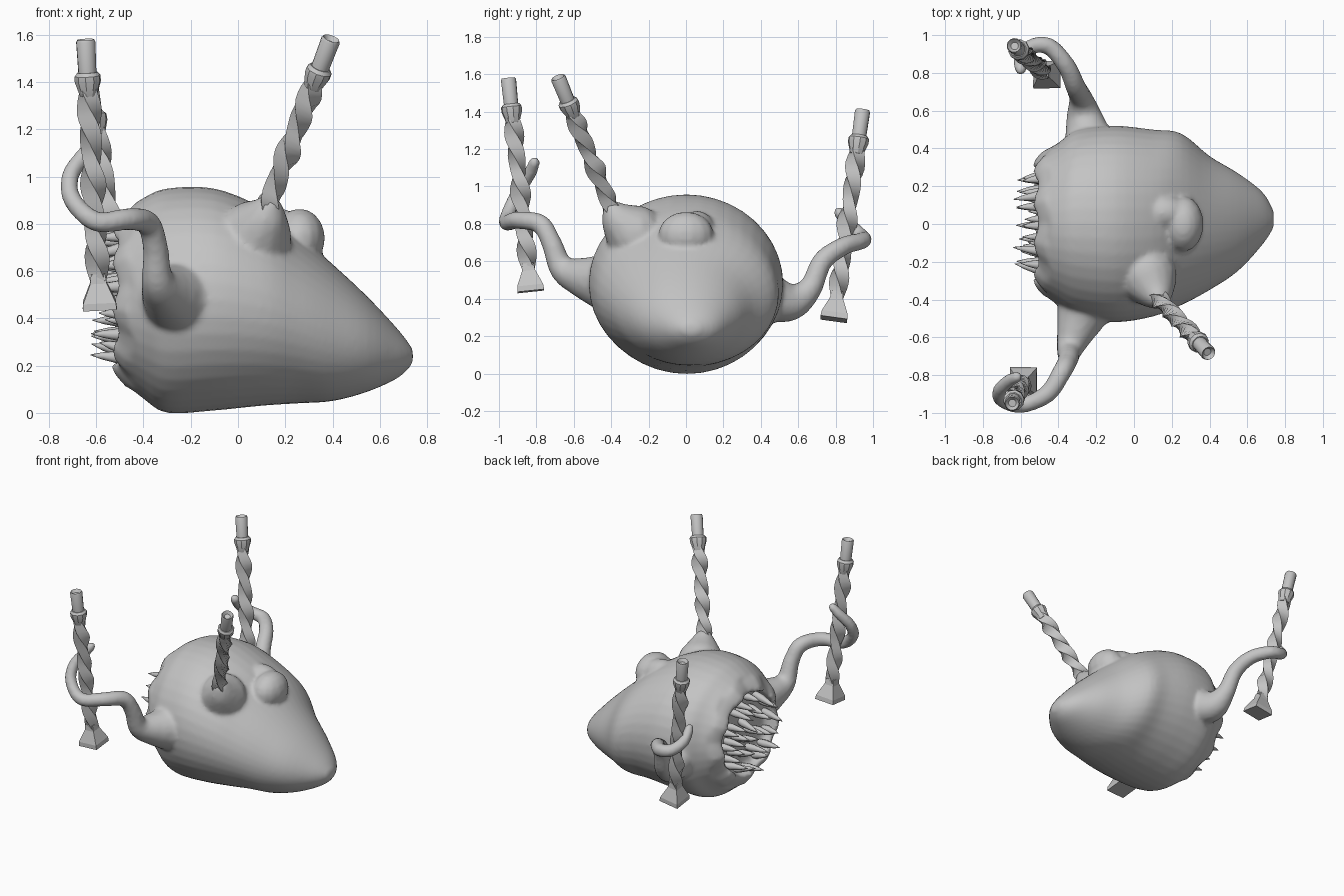
import bpy, bmesh, math, random
from mathutils import Vector, Matrix

if "Cube" in bpy.data.objects:
    bpy.data.objects.remove(bpy.data.objects["Cube"], do_unlink=True)
random.seed(4)

grey = bpy.data.materials.new("plain grey")
grey.use_nodes = True
COLOUR = (0.55, 0.55, 0.55, 1)
grey.diffuse_color = COLOUR
grey.node_tree.nodes["Principled BSDF"].inputs["Base Color"].default_value = COLOUR


def make_object(name, bm, angle=None):
    """Turn a bmesh into an object with the shared material."""
    bmesh.ops.recalc_face_normals(bm, faces=bm.faces)
    mesh = bpy.data.meshes.new(name)
    bm.to_mesh(mesh)
    bm.free()
    mesh.materials.append(grey)
    obj = bpy.data.objects.new(name, mesh)
    bpy.context.collection.objects.link(obj)
    if angle:
        bpy.ops.object.select_all(action="DESELECT")
        obj.select_set(True)
        bpy.context.view_layer.objects.active = obj
        bpy.ops.object.shade_smooth_by_angle(angle=math.radians(angle))
    return obj


def flow(points, steps):
    """Resample points of any dimension along a smooth curve."""
    pts = [Vector(p) for p in points]
    pts = [pts[0]] + pts + [pts[-1]]
    out = []
    for a, b, c, d in zip(pts, pts[1:], pts[2:], pts[3:]):
        for i in range(steps):
            t = i / steps
            out.append(b + (c - a) * (t / 2)
                       + (a * 2 - b * 5 + c * 4 - d) * (t * t / 2)
                       + (b * 3 - a - c * 3 + d) * (t ** 3 / 2))
    return out + [pts[-1]]


def skin(bm, rings):
    """Bridge rings of points and cap both ends."""
    loops = [[bm.verts.new(p) for p in ring] for ring in rings]
    n = len(loops[0])
    for lo, hi in zip(loops, loops[1:]):
        for i in range(n):
            j = (i + 1) % n
            bm.faces.new((lo[i], lo[j], hi[j], hi[i]))
    bm.faces.new(loops[0])
    bm.faces.new(loops[-1])


def blob(bm, centre, size):
    bmesh.ops.create_uvsphere(bm, u_segments=14, v_segments=9, radius=1,
                              matrix=Matrix.Translation(centre) @ Matrix.Diagonal((*size, 1)))


# Body hull: x, then the y range and z range of each section
sections = [
    (-.43, -.1, .1, .4, .6), (-.45, -.27, .27, .24, .76), (-.52, -.3, .31, .2, .78),
    (-.48, -.37, .38, .13, .85), (-.4, -.43, .43, .06, .91), (-.3, -.49, .5, 0, .95),
    (-.1, -.52, .52, .01, .95), (.1, -.49, .5, .03, .87), (.25, -.43, .48, .04, .76),
    (.4, -.35, .36, .05, .63), (.55, -.25, .27, .09, .49), (.68, -.11, .17, .15, .35),
    (.74, -.02, .07, .21, .27)]
body = bmesh.new()
SIDES = 40
rings = []
for x, y0, y1, z0, z1 in flow(sections, 4):
    ring = []
    for i in range(SIDES):
        a = math.tau * i / SIDES
        # scalloped lip around the mouth
        wave = .015 * math.sin(a * 9) if x < -.46 else 0
        ring.append(((x + wave,
                      (y0 + y1) / 2 + (y1 - y0) / 2 * math.cos(a),
                      (z0 + z1) / 2 + (z1 - z0) / 2 * math.sin(a))))
    rings.append(ring)
skin(body, rings)

# Hump on the back and the fleshy socket round the embedded post
blob(body, (.26, .0, .74), (.11, .15, .125))
blob(body, (.15, .06, .76), (.14, .1, .11))
for x, y, z, r in flow([(.07, -.27, .74, .16), (.11, -.35, .81, .1), (.13, -.39, .87, .055)], 4):
    blob(body, (x, y, z), (r, r, r))

# Tentacles: x, y, z, radius
right_tentacle = [
    (-.24, -.38, .48, .17), (-.3, -.54, .51, .11), (-.34, -.66, .56, .07),
    (-.35, -.72, .7, .055), (-.38, -.78, .8, .052), (-.46, -.9, .82, .048),
    (-.6, -.96, .81, .043), (-.7, -.93, .9, .04), (-.71, -.88, 1, .038),
    (-.66, -.83, 1.08, .036), (-.62, -.81, 1.13, .03)]
left_tentacle = [
    (-.23, .4, .42, .14), (-.26, .55, .38, .1), (-.28, .66, .45, .065),
    (-.31, .73, .6, .055), (-.36, .84, .68, .05), (-.45, .94, .71, .046),
    (-.54, .94, .73, .042), (-.6, .88, .79, .038), (-.6, .82, .86, .032)]
for path in (right_tentacle, left_tentacle):
    for x, y, z, r in flow(path, 7):
        blob(body, (x, y, z), (r, r, r))

# Fuse the flesh into one smooth skin
body_obj = make_object("body_and_tentacles", body)
fuse = body_obj.modifiers.new("fuse", "REMESH")
fuse.mode = "VOXEL"
fuse.voxel_size = .014
fuse.use_smooth_shade = True
relax = body_obj.modifiers.new("relax", "SMOOTH")
relax.factor = .5
relax.iterations = 5

# Teeth: rings of cones leaning inwards round the mouth
teeth = bmesh.new()
for count, reach, base_x, length in ((15, .26, -.45, .18), (9, .17, -.42, .17), (4, .07, -.41, .16)):
    for i in range(count):
        a = math.tau * (i + random.uniform(-.25, .25)) / count
        out = Vector((0, math.cos(a), math.sin(a)))
        size = length * random.uniform(.75, 1.15)
        aim = Vector((-1, 0, 0)) - out * random.uniform(.0, .3)
        root = Vector((base_x, 0, .49)) + out * reach
        turn = Vector((0, 0, 1)).rotation_difference(aim).to_matrix().to_4x4()
        place = Matrix.Translation(root) @ turn
        skin(teeth, [[place @ Vector((r * math.cos(k * math.tau / 8), r * math.sin(k * math.tau / 8), h * size))
                      for k in range(8)]
                     for h, r in ((-.1, .022), (.3, .027), (.7, .016), (1, .002))])
make_object("teeth", teeth, 50)


def turned(name, place, profile, sides, turns=0, angle=None):
    """Loft (depth, radius) rings downwards, optionally twisting."""
    bm = bmesh.new()
    span = profile[-1][0] - profile[0][0]
    rings = []
    for depth, radius in profile:
        spin = math.pi / 4 + math.tau * turns * (depth - profile[0][0]) / span
        rings.append([place @ Vector((radius * math.cos(spin + math.tau * k / sides),
                                      radius * math.sin(spin + math.tau * k / sides), -depth))
                      for k in range(sides)])
    skin(bm, rings)
    make_object(name, bm, angle)


def post(name, top, bottom, foot=True):
    """Twisted square post with a round grip, a collar and a flared foot."""
    top, bottom = Vector(top), Vector(bottom)
    axis = bottom - top
    length = axis.length
    turn = Vector((0, 0, -1)).rotation_difference(axis).to_matrix().to_4x4()
    place = Matrix.Translation(top) @ turn
    turned(name + "_grip", place,
           [(.02, .02), (0, .036), (.01, .041), (.17, .038)], 14, angle=40)
    turned(name + "_collar", place,
           [(.14, .044), (.155, .056), (.18, .056), (.24, .036)], 10, angle=30)
    end = length - (.11 if foot else 0)
    steps = 28
    shaft = [(.2 + (end - .2) * i / steps, .05 - .006 * math.cos(i / steps * math.tau * 3))
             for i in range(steps + 1)]
    turned(name + "_shaft", place, shaft, 4, turns=1.25, angle=35)
    if foot:
        turned(name + "_foot", place,
               [(end - .04, .042), (end, .05), (length - .03, .098), (length, .102)], 4)


post("right_post", (-.645, -.95, 1.58), (-.585, -.83, .44))
post("left_post", (-.635, .945, 1.41), (-.46, .79, .29))
post("back_post", (.395, -.685, 1.585), (.09, -.355, .78), foot=False)
